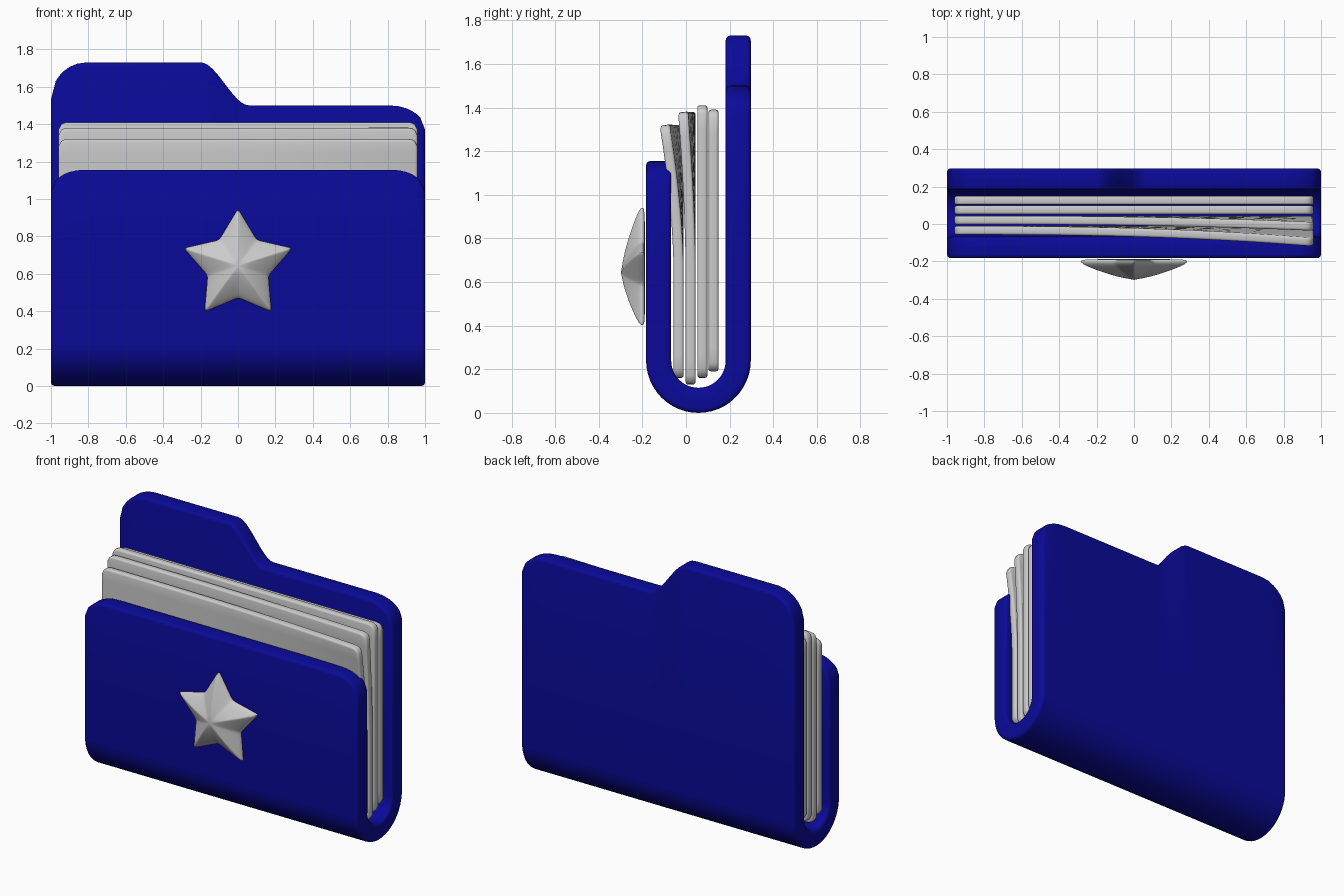
import bpy, bmesh, math
from mathutils import Vector

if "Cube" in bpy.data.objects:
    bpy.data.objects.remove(bpy.data.objects["Cube"])


def material(name, color):
    m = bpy.data.materials.new(name)
    m.use_nodes = True
    m.diffuse_color = color
    m.node_tree.nodes["Principled BSDF"].inputs["Base Color"].default_value = color
    return m


BLUE = material("deep blue", (0.003, 0.003, 0.32, 1))
PALE = material("pale grey", (0.6, 0.6, 0.6, 1))


def make_object(name, bm, mat):
    bmesh.ops.recalc_face_normals(bm, faces=bm.faces)
    mesh = bpy.data.meshes.new(name)
    bm.to_mesh(mesh)
    bm.free()
    ob = bpy.data.objects.new(name, mesh)
    bpy.context.collection.objects.link(ob)
    mesh.materials.append(mat)
    return ob


def smooth(ob, degrees):
    bpy.ops.object.select_all(action="DESELECT")
    ob.select_set(True)
    bpy.context.view_layer.objects.active = ob
    bpy.ops.object.shade_smooth_by_angle(angle=math.radians(degrees))


def ease(t):
    t = min(max(t, 0), 1)
    return t * t * (3 - 2 * t)


def corner_drop(x, half, a, b):
    """Height lost at a rounded corner of width a and height b."""
    d = max(0, (abs(x) - (half - a)) / a)
    return b * (1 - math.sqrt(max(0, 1 - d * d)))


def sheet(name, columns, thickness, bevel, mat):
    """Skin columns of points, thicken them and round the rim."""
    bm = bmesh.new()
    grid = [[bm.verts.new(p) for p in col] for col in columns]
    for a, b in zip(grid, grid[1:]):
        for i in range(len(a) - 1):
            bm.faces.new((a[i], b[i], b[i + 1], a[i + 1]))
    ob = make_object(name, bm, mat)
    solid = ob.modifiers.new("thickness", "SOLIDIFY")
    solid.thickness, solid.offset = thickness, 0
    bev = ob.modifiers.new("rounded_rim", "BEVEL")
    bev.width, bev.segments = bevel, 3
    bev.limit_method, bev.angle_limit = "ANGLE", math.radians(45)
    bev.use_clamp_overlap = False
    smooth(ob, 60)
    return ob


# Folder: one sheet bent into a U, with a tab on the back panel
MID, RAD = 0.057, 0.1825
BASE = RAD + 0.0575


def back_height(x):
    z = 1.5 + 0.23 * (1 - ease((x + 0.2) / 0.26))
    return z - corner_drop(x, 1, 0.19, 0.2 if x < 0 else 0.13)


def folder_column(x):
    front = 1.155 - corner_drop(x, 1, 0.17, 0.12)
    pts = [(x, MID - RAD, front), (x, MID - RAD, 0.7)]
    for i in range(25):
        a = math.pi * i / 24
        pts.append((x, MID - RAD * math.cos(a), BASE - RAD * math.sin(a)))
    return pts + [(x, MID + RAD, 0.7), (x, MID + RAD, back_height(x))]


edge = [1 - d for d in (0, 0.025, 0.045, 0.07, 0.1, 0.14, 0.19)]
tab = [-0.24 + 0.02 * i for i in range(18)]
xs = sorted([-e for e in edge] + [-0.5] + tab + [0.5] + edge)
sheet("folder", [folder_column(x) for x in xs], 0.115, 0.02, BLUE)

# Papers: thin sheets, the front ones curling forward at one upper corner
HALF = 0.96
ends = [HALF - d for d in (0, 0.015, 0.03, 0.05)]
page_xs = sorted([-e for e in ends] + [i * 0.15 for i in range(-5, 6)] + ends)


def page(name, y, bottom, top, curl):
    columns = []
    for x in page_xs:
        drop = corner_drop(x, HALF, 0.05, 0.04)
        lo, hi = bottom + drop, top - drop
        side = ((x + HALF) / (2 * HALF)) ** 2.5
        col = []
        for i in range(17):
            z = lo + (hi - lo) * i / 16
            lift = max(0, (z - 0.65) / (top - 0.65)) ** 1.7
            col.append((x, y - curl * side * lift, z))
        columns.append(col)
    sheet(name, columns, 0.046, 0.012, PALE)


page("paper_back", 0.126, 0.19, 1.39, 0)
page("paper_second", 0.075, 0.16, 1.41, 0)
page("paper_third", 0.021, 0.13, 1.38, 0.035)
page("paper_front", -0.034, 0.16, 1.32, 0.065)

# Star: puffed badge on the front panel
outline = []
spikes = [Vector((math.sin(k * math.pi / 5), math.cos(k * math.pi / 5)))
          * (0.172 if k % 2 else 0.308) for k in range(10)]
for k, p in enumerate(spikes):
    for t in (0, 0.15, 0.85):
        outline.append(p.lerp(spikes[(k + 1) % 10], t))

bm = bmesh.new()
rings = []
for scale, y in ((0.97, -0.188), (1, -0.198), (0.98, -0.216), (0.5, -0.268)):
    rings.append([bm.verts.new((p.x * scale, y, 0.643 + p.y * scale)) for p in outline])
n = len(outline)
for a, b in zip(rings, rings[1:]):
    for i in range(n):
        j = (i + 1) % n
        bm.faces.new((a[i], a[j], b[j], b[i]))
for ring, y in ((rings[0], -0.188), (rings[-1], -0.303)):
    hub = bm.verts.new((0, y, 0.643))
    for i in range(n):
        bm.faces.new((ring[i], ring[(i + 1) % n], hub))
star = make_object("star_badge", bm, PALE)
sub = star.modifiers.new("soft", "SUBSURF")
sub.levels = sub.render_levels = 2
smooth(star, 80)
